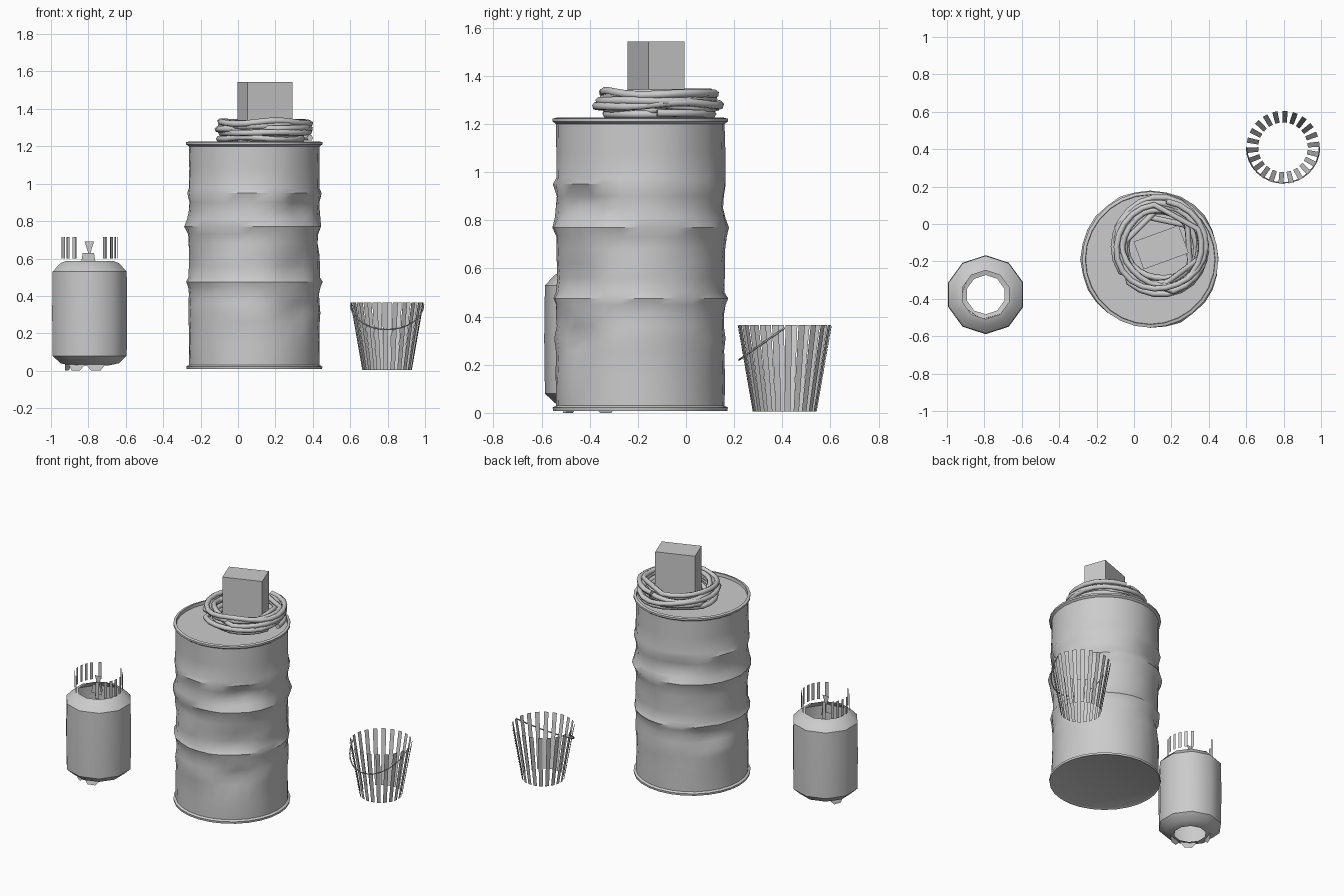
import bpy, bmesh, math, random
from mathutils import Vector

if "Cube" in bpy.data.objects:
    bpy.data.objects.remove(bpy.data.objects["Cube"])

random.seed(4)
TAU = 2 * math.pi


def make_object(name, bm, smooth=None):
    me = bpy.data.meshes.new(name)
    bm.to_mesh(me)
    bm.free()
    ob = bpy.data.objects.new(name, me)
    bpy.context.collection.objects.link(ob)
    if smooth:
        bpy.ops.object.select_all(action='DESELECT')
        ob.select_set(True)
        bpy.context.view_layer.objects.active = ob
        bpy.ops.object.shade_smooth_by_angle(angle=math.radians(smooth))
    return ob


def lathe(profile, center, sides, cap=False, turn=0.0):
    """Rings of (radius, height) joined by quads, optionally closed at both ends."""
    bm = bmesh.new()
    rings = []
    for r, z in profile:
        rings.append([bm.verts.new((center[0] + r * math.cos(turn + TAU * i / sides),
                                    center[1] + r * math.sin(turn + TAU * i / sides), z))
                      for i in range(sides)])
    for a, b in zip(rings, rings[1:]):
        for i in range(sides):
            j = (i + 1) % sides
            bm.faces.new((a[i], a[j], b[j], b[i]))
    if cap:
        bm.faces.new(rings[0][::-1])
        bm.faces.new(rings[-1])
    return bm


def slat(bm, center, angle, r0, r1, z0, z1, w0, w1):
    """Thin upright strip facing outwards."""
    out = Vector((math.cos(angle), math.sin(angle), 0))
    side = Vector((-out.y, out.x, 0))
    c = Vector((center[0], center[1], 0))
    up = Vector((0, 0, 1))
    bm.faces.new([bm.verts.new(p) for p in (
        c + out * r0 - side * w0 / 2 + up * z0, c + out * r0 + side * w0 / 2 + up * z0,
        c + out * r1 + side * w1 / 2 + up * z1, c + out * r1 - side * w1 / 2 + up * z1)])


def tube(name, points, radius, resolution=1):
    cu = bpy.data.curves.new(name, 'CURVE')
    cu.dimensions = '3D'
    cu.bevel_depth = radius
    cu.bevel_resolution = resolution
    cu.use_fill_caps = True
    sp = cu.splines.new('POLY')
    sp.points.add(len(points) - 1)
    for p, co in zip(sp.points, points):
        p.co = (*co, 1)
    ob = bpy.data.objects.new(name, cu)
    bpy.context.collection.objects.link(ob)
    return ob


# Dented drum with rolled rims and pressed ribs
DRUM = (0.087, -0.19)
profile = [(0.345, 0.015), (0.362, 0.008), (0.364, 0.022), (0.350, 0.03), (0.350, 0.14),
           (0.350, 0.26), (0.354, 0.31), (0.350, 0.36), (0.348, 0.41), (0.352, 0.45),
           (0.362, 0.475), (0.350, 0.50), (0.348, 0.56), (0.348, 0.62), (0.350, 0.68),
           (0.356, 0.73), (0.371, 0.77), (0.356, 0.81), (0.348, 0.85), (0.350, 0.90),
           (0.360, 0.95), (0.352, 0.975), (0.350, 1.08), (0.350, 1.20), (0.364, 1.21),
           (0.364, 1.222), (0.347, 1.226), (0.345, 1.205)]
drum = lathe(profile, DRUM, 28, cap=True)
dents = [(-0.75, 0.87, 0.04), (-0.9, 0.54, 0.03), (-0.9, 0.31, 0.035),
         (0.0, 0.73, 0.018), (-1.9, 0.72, 0.02), (1.9, 0.87, 0.025), (2.6, 0.40, 0.03)]
for v in drum.verts:
    if 0.1 < v.co.z < 1.15:
        dx, dy = v.co.x - DRUM[0], v.co.y - DRUM[1]
        a, r = math.atan2(dy, dx), math.hypot(dx, dy)
        push = random.uniform(-0.004, 0.004)
        for da, dz, depth in dents:
            d = (a - da + math.pi) % TAU - math.pi
            push -= depth * math.exp(-(d / 0.3) ** 2 - ((v.co.z - dz) / 0.06) ** 2)
        k = (r + push) / r
        v.co.x, v.co.y = DRUM[0] + dx * k, DRUM[1] + dy * k
make_object("drum", drum, 35)

# Loosely wound rope coil, one strand wandering over several layers
COIL = (0.14, -0.12)
layers = [(0.245, 1.245), (0.21, 1.24), (0.175, 1.245), (0.19, 1.27), (0.255, 1.27),
          (0.25, 1.295), (0.22, 1.31), (0.19, 1.30), (0.225, 1.33), (0.245, 1.325)]
points = []
STEPS = 22
for n in range(len(layers) - 1):
    (ra, za), (rb, zb) = layers[n], layers[n + 1]
    ph = random.uniform(0, TAU)
    for s in range(STEPS):
        t, a = s / STEPS, TAU * s / STEPS
        ease = math.sin(math.pi * t) ** 2
        r = ra + (rb - ra) * t + 0.014 * ease * math.sin(2 * a + ph)
        z = za + (zb - za) * t + 0.010 * ease * math.sin(3 * a + ph)
        points.append((COIL[0] + r * math.cos(a + n), COIL[1] + r * math.sin(a + n), max(z, 1.24)))
tube("rope_coil", points, 0.017)

# Carton standing inside the coil
box = bmesh.new()
bmesh.ops.create_cube(box, size=1)
c, s = math.cos(math.radians(20)), math.sin(math.radians(20))
for v in box.verts:
    x, y = v.co.x * 0.256, v.co.y * 0.158
    v.co = (0.145 + c * x - s * y, -0.125 + s * x + c * y, 1.375 + v.co.z * 0.335)
make_object("carton", box)

# Gas cylinder shell, open at the top and bottom
TANK = (-0.793, -0.378)
shell = lathe([(0.105, 0.028), (0.165, 0.04), (0.208, 0.08), (0.211, 0.31), (0.208, 0.53),
               (0.165, 0.575), (0.13, 0.588)], TANK, 10, turn=-math.pi / 2)
make_object("cylinder_shell", shell, 40)

# Broken guard collar around the valve
collar = bmesh.new()
for base in (0, math.pi):
    for d in (-58, -38, -24, -10, 8, 24, 40, 56):
        slat(collar, TANK, base + math.radians(d), 0.15, 0.15, 0.60, 0.715, 0.02, 0.02)
make_object("cylinder_collar", collar)

# Remains of the valve and the foot ring
valve = bmesh.new()
for a in (-90, 0):
    slat(valve, (-0.80, -0.38), math.radians(a), 0.01, 0.01, 0.57, 0.63, 0.08, 0.06)
slat(valve, (-0.795, -0.38), -math.pi / 2, 0, 0, 0.63, 0.69, 0.012, 0.05)
make_object("cylinder_valve", valve)
foot = bmesh.new()
for a in (-125, -75, 160):
    slat(foot, TANK, math.radians(a), 0.13, 0.12, 0.0, 0.035, 0.05, 0.11)
make_object("cylinder_foot", foot)

# Basket of flared upright slats
BASKET = (0.797, 0.41)
slats = bmesh.new()
COUNT = 22
for i in range(COUNT):
    slat(slats, BASKET, TAU * (i + 0.3) / COUNT, 0.132, 0.195, 0.005, 0.365, 0.024, 0.028)
make_object("basket_slats", slats)

# Loose half hoop hanging across the front of the basket
hoop = []
for i in range(17):
    a = math.pi + math.pi * i / 16
    y = BASKET[1] + 0.19 * math.sin(a)
    hoop.append((BASKET[0] + 0.195 * math.cos(a), y, 0.22 + 0.7 * (y - 0.22)))
tube("basket_hoop", hoop, 0.004, 0)
